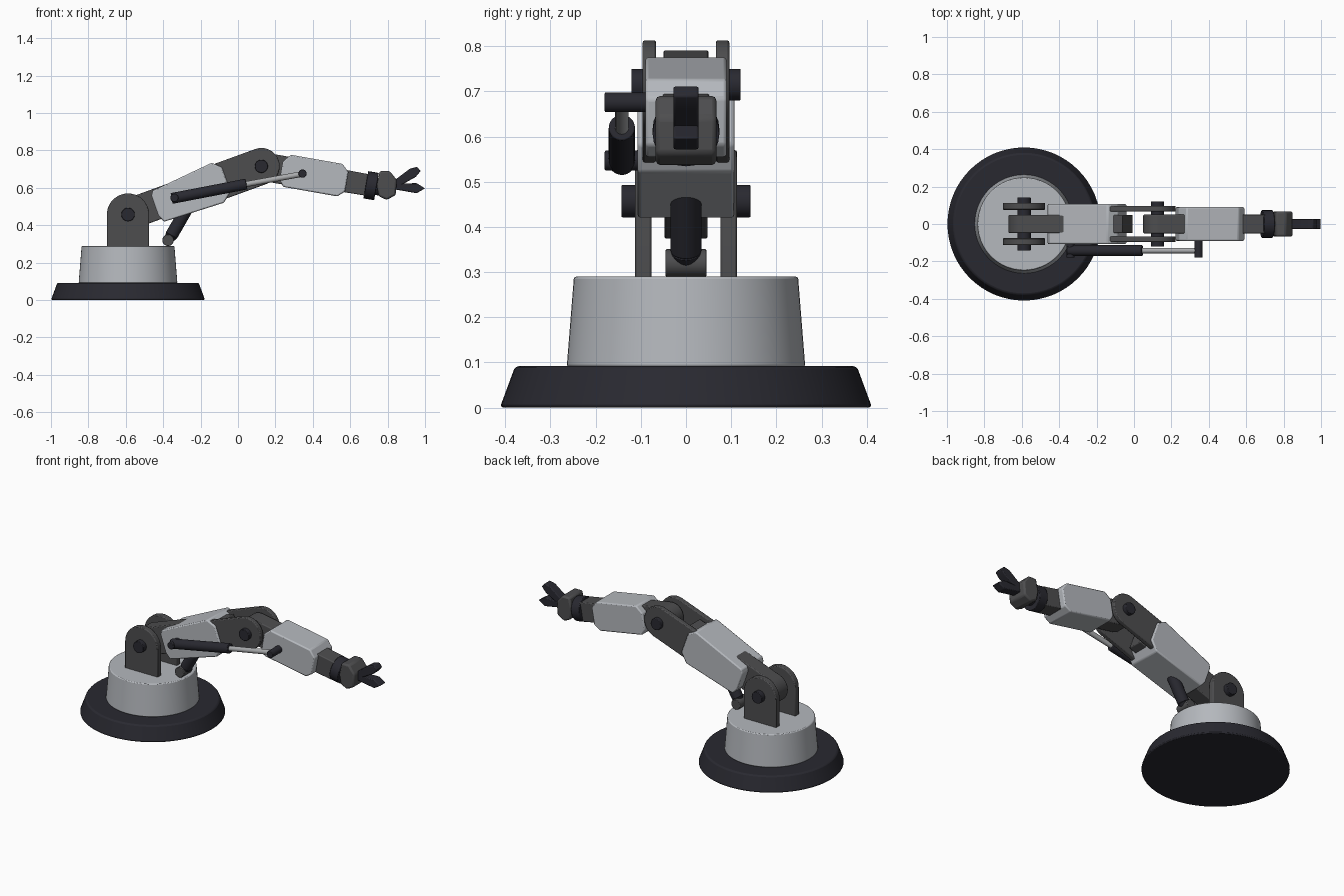
import bpy, bmesh, math
from mathutils import Vector

if "Cube" in bpy.data.objects:
    bpy.data.objects.remove(bpy.data.objects["Cube"])


def material(name, r, g, b):
    m = bpy.data.materials.new(name)
    m.diffuse_color = (r, g, b, 1)
    m.use_nodes = True
    m.node_tree.nodes["Principled BSDF"].inputs["Base Color"].default_value = m.diffuse_color
    return m


LIGHT = material("light grey", 0.46, 0.48, 0.51)
GREY = material("dark grey", 0.075, 0.075, 0.078)
BLACK = material("blue black", 0.022, 0.022, 0.03)
STEEL = material("steel", 0.40, 0.41, 0.42)


def finish(name, bm, mat, bevel):
    bmesh.ops.recalc_face_normals(bm, faces=bm.faces)
    me = bpy.data.meshes.new(name)
    bm.to_mesh(me)
    bm.free()
    ob = bpy.data.objects.new(name, me)
    bpy.context.collection.objects.link(ob)
    me.materials.append(mat)
    if bevel:
        mod = ob.modifiers.new("edge", 'BEVEL')
        mod.width = bevel
        mod.segments = 2
        mod.limit_method = 'ANGLE'
        mod.angle_limit = math.radians(25)
    bpy.ops.object.select_all(action='DESELECT')
    ob.select_set(True)
    bpy.context.view_layer.objects.active = ob
    bpy.ops.object.shade_smooth_by_angle(angle=math.radians(24))
    return ob


def prism(name, pts, y0, y1, mat, origin=(0, 0), angle=0, bevel=0.005):
    """Side profile (along, up), turned about its origin, extruded across y."""
    c, s = math.cos(math.radians(angle)), math.sin(math.radians(angle))
    bm = bmesh.new()
    rings = [[bm.verts.new((origin[0] + u * c - v * s, y, origin[1] + u * s + v * c))
              for u, v in pts] for y in (y0, y1)]
    n = len(pts)
    bm.faces.new(rings[0])
    bm.faces.new(rings[1])
    for i in range(n):
        j = (i + 1) % n
        bm.faces.new((rings[0][i], rings[0][j], rings[1][j], rings[1][i]))
    return finish(name, bm, mat, bevel)


def rod(name, a, b, r0, r1, mat, seg=32, bevel=0.003):
    """Cylinder or cone between two points."""
    a, b = Vector(a), Vector(b)
    bm = bmesh.new()
    bmesh.ops.create_cone(bm, cap_ends=True, segments=seg, radius1=r0, radius2=r1,
                          depth=(b - a).length)
    turn = Vector((0, 0, 1)).rotation_difference(b - a).to_matrix()
    for v in bm.verts:
        v.co = turn @ v.co + (a + b) / 2
    return finish(name, bm, mat, bevel)


def round_end(r, length):
    """Link profile: half circle about the origin, square at the far end."""
    arc = [(r * math.cos(t), r * math.sin(t))
           for t in (math.pi * (0.5 + i / 20) for i in range(21))]
    return arc + [(length, -r), (length, r)]


SHOULDER = (-0.588, 0.457)
ELBOW = (0.125, 0.715)
UP, FORE = 20, -10   # pitch of the two arm sections

# Base and turret
X = SHOULDER[0]
rod("base", (X, 0, 0), (X, 0, 0.092), 0.412, 0.378, BLACK, 64, 0.008)
rod("turret", (X, 0, 0.09), (X, 0, 0.29), 0.264, 0.248, LIGHT, 64, 0.005)

# Paired shoulder brackets and elbow fork plates
for side, tag in ((-1, "front"), (1, "back")):
    y = sorted((side * 0.076, side * 0.113))
    prism("shoulder_bracket_" + tag, round_end(0.113, 0.175), *y, GREY, SHOULDER, -90)
    y = sorted((side * 0.066, side * 0.096))
    prism("elbow_plate_" + tag, round_end(0.098, 0.27), *y, GREY, ELBOW, 180 + UP)

# Joint pins
rod("shoulder_pin", (X, -0.143, SHOULDER[1]), (X, 0.143, SHOULDER[1]), 0.036, 0.036, BLACK)
rod("elbow_pin", (ELBOW[0], -0.121, ELBOW[1]), (ELBOW[0], 0.121, ELBOW[1]), 0.035, 0.035, BLACK)

# Upper arm
prism("upper_arm_link", round_end(0.083, 0.59), -0.048, 0.048, GREY, SHOULDER, UP)
prism("upper_arm_shell",
      [(0.152, 0.052), (0.168, 0.075), (0.515, 0.107), (0.558, 0.065),
       (0.558, -0.07), (0.505, -0.116), (0.168, -0.102), (0.15, -0.06)],
      -0.107, 0.107, LIGHT, SHOULDER, UP, 0.007)

# Forearm
prism("forearm_link", round_end(0.076, 0.3), -0.05, 0.05, GREY, ELBOW, FORE)
prism("forearm_shell",
      [(0.108, 0.045), (0.145, 0.088), (0.425, 0.088), (0.464, 0.05),
       (0.464, -0.055), (0.428, -0.088), (0.135, -0.088), (0.108, -0.055)],
      -0.09, 0.09, LIGHT, ELBOW, FORE, 0.007)
prism("wrist_link", [(0.4, 0.06), (0.575, 0.058), (0.575, -0.058), (0.4, -0.06)],
      -0.052, 0.052, GREY, ELBOW, FORE)


def along_forearm(d):
    t = math.radians(FORE)
    return (ELBOW[0] + d * math.cos(t), 0, ELBOW[1] + d * math.sin(t))


# Wrist and gripper
rod("wrist_collar", along_forearm(0.567), along_forearm(0.625), 0.074, 0.074, BLACK, 24)
rod("wrist_shaft", along_forearm(0.6), along_forearm(0.67), 0.045, 0.045, BLACK, 24)
prism("palm", [(0.758, 0.69), (0.811, 0.69), (0.849, 0.642), (0.843, 0.561),
               (0.795, 0.535), (0.752, 0.556), (0.742, 0.615)],
      -0.067, 0.067, GREY, bevel=0.01)
prism("upper_finger", [(0.825, 0.632), (0.92, 0.703), (0.957, 0.712), (0.977, 0.69),
                       (0.95, 0.658), (0.84, 0.596)], -0.028, 0.028, BLACK)
prism("lower_finger", [(0.835, 0.622), (0.955, 0.625), (1.0, 0.597),
                       (0.955, 0.571), (0.835, 0.592)], -0.028, 0.028, BLACK)

# Side piston
Y = -0.142
rod("side_piston_barrel", (-0.355, Y, 0.543), (0.045, Y, 0.62), 0.029, 0.029, BLACK)
rod("side_piston_rod", (0.03, Y, 0.617), (0.345, Y, 0.674), 0.015, 0.015, STEEL)
rod("side_piston_rear_pin", (-0.34, -0.18, 0.547), (-0.34, -0.09, 0.547), 0.022, 0.022, BLACK)
rod("side_piston_front_pin", (0.345, -0.18, 0.676), (0.345, -0.08, 0.676), 0.022, 0.022, BLACK)

# Lower piston under the upper arm
rod("lower_piston_pin", (-0.374, -0.045, 0.32), (-0.374, 0.045, 0.32), 0.031, 0.031, GREY)
rod("lower_piston_barrel", (-0.356, 0, 0.345), (-0.25, 0, 0.53), 0.034, 0.034, BLACK)
rod("lower_piston_tip", (-0.378, 0, 0.307), (-0.356, 0, 0.345), 0.016, 0.034, BLACK)
